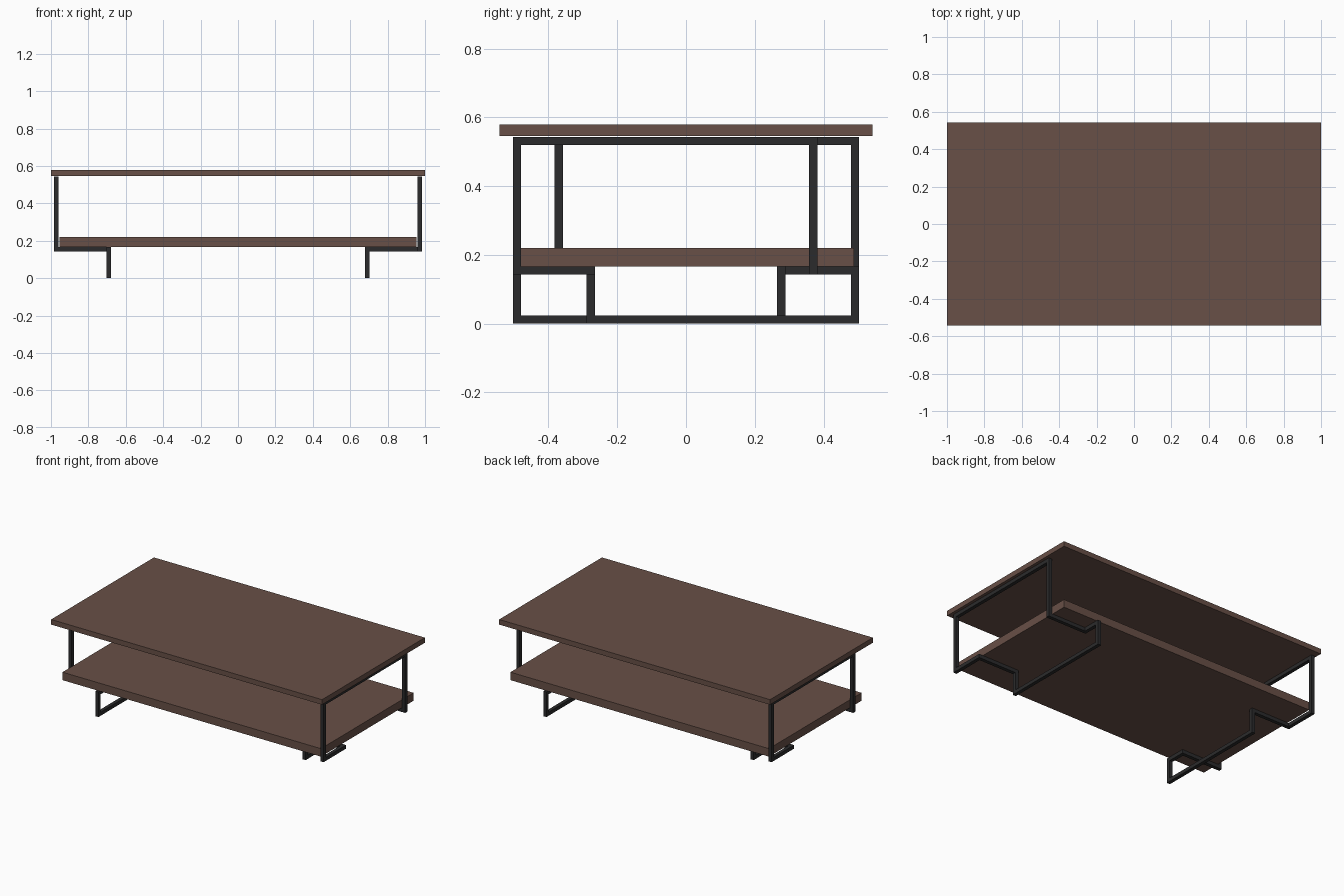
import bpy
import bmesh
from mathutils import Vector

# Remove the default cube
cube = bpy.data.objects.get("Cube")
if cube:
    bpy.data.objects.remove(cube, do_unlink=True)


def make_material(name, rgb):
    mat = bpy.data.materials.new(name)
    mat.use_nodes = True
    mat.diffuse_color = (*rgb, 1)
    mat.node_tree.nodes["Principled BSDF"].inputs["Base Color"].default_value = (*rgb, 1)
    return mat


def add_object(name, bm, mat):
    bmesh.ops.recalc_face_normals(bm, faces=bm.faces)
    mesh = bpy.data.meshes.new(name)
    bm.to_mesh(mesh)
    bm.free()
    mesh.materials.append(mat)
    obj = bpy.data.objects.new(name, mesh)
    bpy.context.collection.objects.link(obj)
    return obj


def board(name, size_x, size_y, bottom, top, mat):
    bm = bmesh.new()
    bmesh.ops.create_cube(bm, size=1)
    bmesh.ops.scale(bm, vec=(size_x, size_y, top - bottom), verts=bm.verts)
    bmesh.ops.translate(bm, vec=(0, 0, (top + bottom) / 2), verts=bm.verts)
    return add_object(name, bm, mat)


def square_tube_loop(name, points, half, mat):
    """Closed loop of square tube with mitred corners."""
    pts = [Vector(p) for p in points]
    count = len(pts)
    dirs = [(pts[(i + 1) % count] - pts[i]).normalized() for i in range(count)]
    bm = bmesh.new()
    for i, d in enumerate(dirs):
        # Cross-section axes of this straight run
        u = d.orthogonal().normalized()
        u = Vector((0, 0, 1)) if abs(d.z) < 0.5 else Vector((1, 0, 0))
        v = d.cross(u)
        section = [(u * a + v * b) * half for a, b in ((1, 1), (-1, 1), (-1, -1), (1, -1))]
        rings = []
        # Slide the section along the run onto the mitre plane at each end
        for point, other in ((pts[i], dirs[i - 1]), (pts[(i + 1) % count], dirs[(i + 1) % count])):
            normal = d + other
            rings.append([bm.verts.new(point + o - d * (o.dot(normal) / d.dot(normal)))
                          for o in section])
        for k in range(4):
            n = (k + 1) % 4
            bm.faces.new((rings[0][k], rings[0][n], rings[1][n], rings[1][k]))
    bmesh.ops.remove_doubles(bm, verts=bm.verts, dist=0.0005)
    return add_object(name, bm, mat)


wood = make_material("brown wood", (0.138, 0.08, 0.063))
metal = make_material("black metal", (0.024, 0.024, 0.025))

# Boards
board("table_top", 2.0, 1.084, 0.546, 0.58, wood)
board("lower_shelf", 1.908, 0.976, 0.167, 0.22, wood)

# Bent tube frames: the second is the first turned half way round
HALF = 0.0118
OUT, IN = 0.972, 0.69                      # x of posts and of floor legs
FLOOR, MID, TOP = HALF, 0.155, 0.531       # z of the horizontal runs
END, POST, LEG = 0.491, 0.37, -0.277       # y of the uprights
path = [
    (OUT, -END, TOP), (OUT, -END, MID), (OUT, LEG, MID), (IN, LEG, MID),
    (IN, LEG, FLOOR), (IN, END, FLOOR), (IN, END, MID), (IN, POST, MID),
    (OUT, POST, MID), (OUT, POST, TOP),
]
for name, turn in (("left_frame", 1), ("right_frame", -1)):
    square_tube_loop(name, [(x * turn, y * turn, z) for x, y, z in path], HALF, metal)
